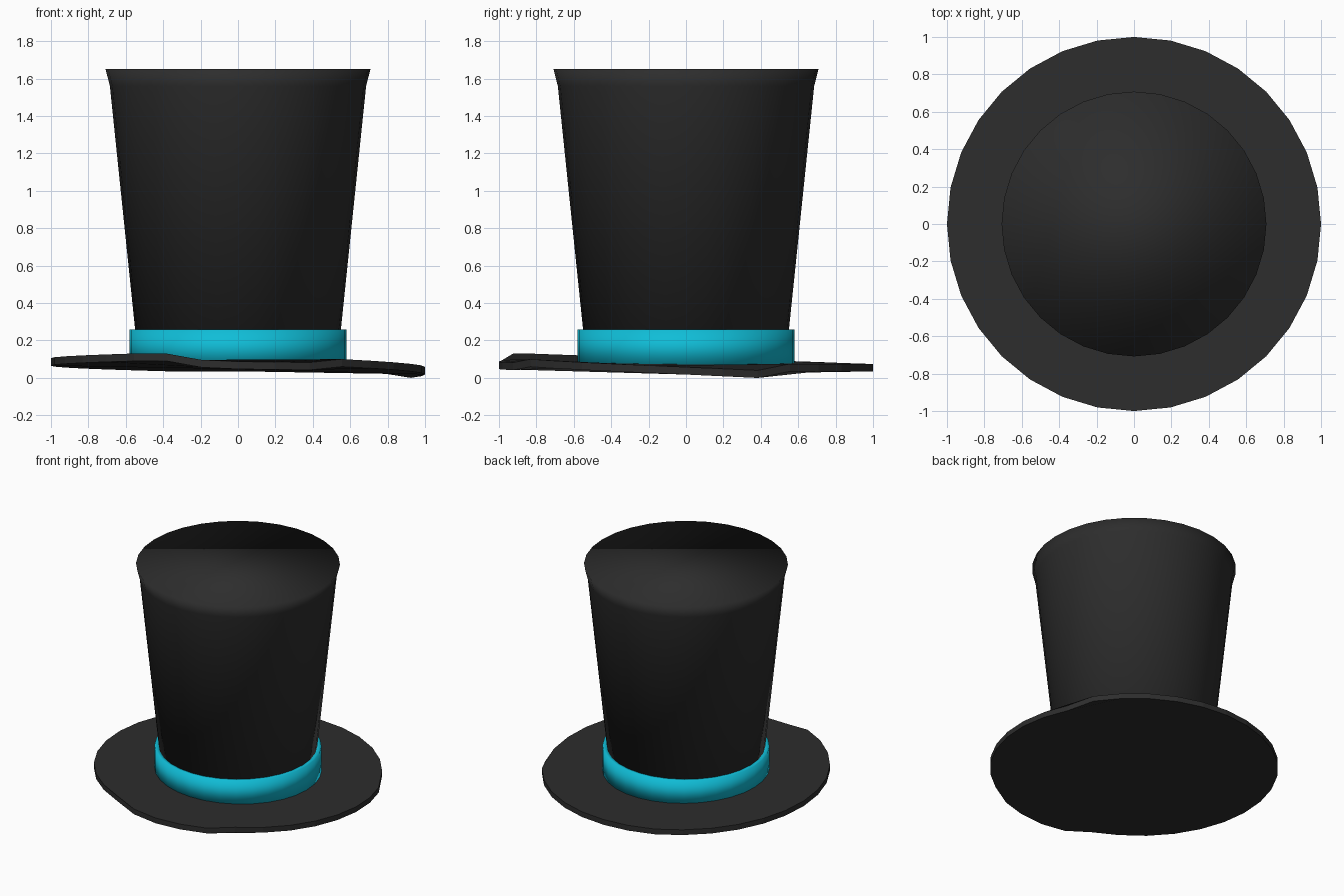
import bpy, bmesh, math

if "Cube" in bpy.data.objects:
    bpy.data.objects.remove(bpy.data.objects["Cube"])

SEG = 32


def material(name, rgb):
    m = bpy.data.materials.new(name)
    m.diffuse_color = (*rgb, 1)
    m.use_nodes = True
    m.node_tree.nodes["Principled BSDF"].inputs["Base Color"].default_value = m.diffuse_color
    return m


def add_object(name, bm, mat):
    bmesh.ops.recalc_face_normals(bm, faces=bm.faces[:])
    me = bpy.data.meshes.new(name)
    bm.to_mesh(me)
    bm.free()
    ob = bpy.data.objects.new(name, me)
    bpy.context.collection.objects.link(ob)
    me.materials.append(mat)
    return ob


def ring(bm, r, height):
    """Circle of vertices; height is a function of the angle in degrees."""
    verts = []
    for i in range(SEG):
        a = 2 * math.pi * i / SEG
        verts.append(bm.verts.new((r * math.cos(a), r * math.sin(a), height(math.degrees(a)))))
    return verts


def loft(bm, rings, closed=False):
    pairs = list(zip(rings, rings[1:])) + ([(rings[-1], rings[0])] if closed else [])
    for a, b in pairs:
        for i in range(SEG):
            j = (i + 1) % SEG
            bm.faces.new((a[i], a[j], b[j], b[i]))
    if not closed:
        bm.faces.new(rings[0][::-1])
        bm.faces.new(rings[-1])


def smooth(ob):
    for p in ob.data.polygons:
        p.use_smooth = True


black = material("black_felt", (0.026, 0.026, 0.026))
teal = material("teal_ribbon", (0.005, 0.51, 0.68))

# Underside height of the worn, wavy brim edge (angle, z)
WAVE = [(0, .018), (22.5, 0), (33.75, .035), (112.5, .035), (180, .065), (236.25, .09),
        (247.5, .09), (258.75, .056), (270, .047), (292.5, .042), (303.75, .06), (360, .018)]


def wave(a):
    for (a0, z0), (a1, z1) in zip(WAVE, WAVE[1:]):
        if a0 <= a <= a1:
            return z0 + (z1 - z0) * (a - a0) / (a1 - a0)


# Brim: thin disc with n-gon faces and a bent edge
bm = bmesh.new()
loft(bm, [ring(bm, 1.0, wave), ring(bm, 1.0, lambda a: wave(a) + 0.04)])
add_object("brim", bm, black)

# Crown: tapered tube with flared top
bm = bmesh.new()
loft(bm, [ring(bm, r, lambda a, z=z: z) for r, z in
          [(0.53, 0.065), (0.685, 1.56), (0.708, 1.65)]])
smooth(add_object("crown", bm, black))

# Ribbon band around the crown base
bm = bmesh.new()
loft(bm, [ring(bm, r, lambda a, z=z: z) for r, z in
          [(0.53, 0.065), (0.58, 0.065), (0.58, 0.258), (0.545, 0.258)]], closed=True)
smooth(add_object("band", bm, teal))
